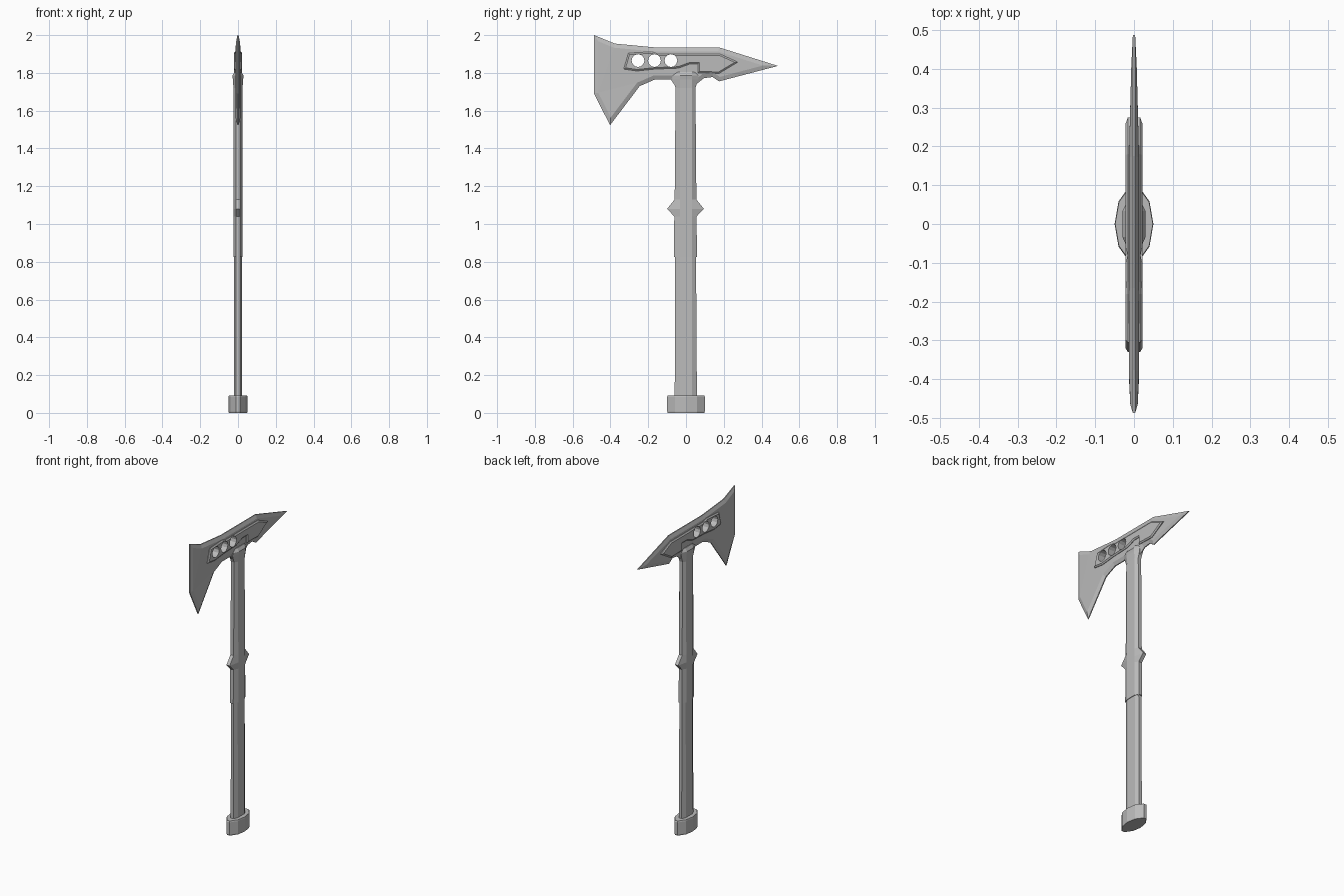
import bpy, bmesh, math

cube = bpy.data.objects.get("Cube")
if cube:
    bpy.data.objects.remove(cube, do_unlink=True)

# One plain grey metal for everything
grey = bpy.data.materials.new("grey_metal")
grey.use_nodes = True
COLOUR = (0.5, 0.5, 0.5, 1)
grey.diffuse_color = COLOUR
grey.node_tree.nodes["Principled BSDF"].inputs["Base Color"].default_value = COLOUR


def make_object(name, bm):
    bmesh.ops.recalc_face_normals(bm, faces=bm.faces)
    mesh = bpy.data.meshes.new(name)
    bm.to_mesh(mesh)
    bm.free()
    mesh.materials.append(grey)
    obj = bpy.data.objects.new(name, mesh)
    bpy.context.collection.objects.link(obj)
    return obj


def apply_modifiers(obj):
    bpy.context.view_layer.objects.active = obj
    for mod in list(obj.modifiers):
        bpy.ops.object.modifier_apply(modifier=mod.name)


def bevelled_slab(name, outline, rim_x, inset, top_x):
    """Flat side-view outline (y, z) with a sloped border, mirrored across x."""
    bm = bmesh.new()
    face = bm.faces.new([bm.verts.new((rim_x, y, z)) for y, z in outline])
    bm.normal_update()
    rim = list(face.verts)
    bmesh.ops.inset_region(bm, faces=[face], thickness=inset,
                           use_boundary=True, use_even_offset=True)
    outer = [e for e in bm.edges if e.is_boundary]
    outer_verts = {v for e in outer for v in e.verts}
    for v in bm.verts:
        if v not in outer_verts:
            v.co.x = top_x(v.co.y)
    ext = bmesh.ops.extrude_edge_only(bm, edges=outer)
    for v in ext["geom"]:
        if isinstance(v, bmesh.types.BMVert):
            v.co.x = 0
    bmesh.ops.triangulate(bm, faces=[f for f in bm.faces if len(f.verts) > 4])
    obj = make_object(name, bm)
    mod = obj.modifiers.new("mirror", "MIRROR")
    mod.use_axis = (True, False, False)
    apply_modifiers(obj)
    return obj


def loft(name, rings):
    """Closed stack of equal-length rings of 3D points."""
    bm = bmesh.new()
    loops = [[bm.verts.new(p) for p in ring] for ring in rings]
    n = len(loops[0])
    for a, b in zip(loops, loops[1:]):
        for i in range(n):
            j = (i + 1) % n
            bm.faces.new((a[i], a[j], b[j], b[i]))
    bm.faces.new(loops[0][::-1])
    bm.faces.new(loops[-1])
    return make_object(name, bm)


def grip_ring(z, hx, front, back, flat=0.033):
    """Eight-sided handle section: wide flat sides, narrow front and back."""
    nx = hx * 0.45
    return [(hx, -flat, z), (hx, flat, z), (nx, back, z), (-nx, back, z),
            (-hx, flat, z), (-hx, -flat, z), (-nx, front, z), (nx, front, z)]


def pommel_ring(z, s):
    half = [(0.01, -0.1), (0.04, -0.058), (0.05, 0), (0.04, 0.058), (0.01, 0.1)]
    pts = half + [(-x, y) for x, y in reversed(half)]
    return [(x * s, y * s, z) for x, y in pts]


# Axe head with blade at the front and spike at the back
HEAD = [(-0.487, 2.0), (-0.376, 1.955), (-0.165, 1.935), (0.175, 1.935),
        (0.487, 1.837), (0.175, 1.755), (0.14, 1.778), (0.095, 1.772),
        (0.055, 1.74), (-0.06, 1.735), (-0.08, 1.765), (-0.165, 1.765),
        (-0.245, 1.73), (-0.402, 1.523), (-0.487, 1.69)]


def head_thickness(y):
    rate = 0.05 if y > 0 else 0.3
    return min(0.013, 0.003 + rate * (0.487 - abs(y)))


head = bevelled_slab("axe_head", HEAD, 0.003, 0.022, head_thickness)

# Raised cheek plate on both sides
PLATE = [(-0.33, 1.82), (-0.305, 1.905), (-0.18, 1.912), (-0.15, 1.9),
         (0.18, 1.9), (0.275, 1.857), (0.175, 1.797), (0.063, 1.8),
         (0.063, 1.847), (0.02, 1.847), (-0.04, 1.825), (-0.165, 1.82),
         (-0.26, 1.81)]
plate = bevelled_slab("cheek_plate", PLATE, 0.016, 0.008, lambda y: 0.022)

# Three round holes through head and plate
for y in (-0.254, -0.167, -0.08):
    bpy.ops.mesh.primitive_cylinder_add(vertices=12, radius=0.034, depth=0.2,
                                        location=(0, y, 1.865),
                                        rotation=(0, math.pi / 2, 0))
    cutter = bpy.context.object
    cutter.name = "hole_cutter"
    cutter.hide_render = True
    cutter.data.materials.append(grey)
    for part in (head, plate):
        mod = part.modifiers.new("hole", "BOOLEAN")
        mod.operation = "DIFFERENCE"
        mod.solver = "EXACT"
        mod.object = cutter
        apply_modifiers(part)
    bpy.data.objects.remove(cutter, do_unlink=True)

# Upper handle with a pointed finger stop and a flared collar
loft("upper_handle", [grip_ring(*r) for r in (
    (0.825, 0.025, -0.064, 0.058), (1.04, 0.025, -0.062, 0.056),
    (1.08, 0.025, -0.1, 0.095), (1.13, 0.025, -0.06, 0.055),
    (1.72, 0.024, -0.055, 0.05), (1.765, 0.027, -0.072, 0.065),
    (1.785, 0.03, -0.07, 0.065), (1.805, 0.018, -0.055, 0.055))])

# Slimmer lower handle
loft("lower_handle", [grip_ring(*r) for r in (
    (0.05, 0.022, -0.06, 0.058), (0.83, 0.021, -0.057, 0.053))])

# Pommel cap
loft("pommel", [pommel_ring(0, 0.97), pommel_ring(0.008, 1),
                pommel_ring(0.085, 1), pommel_ring(0.093, 0.97)])
